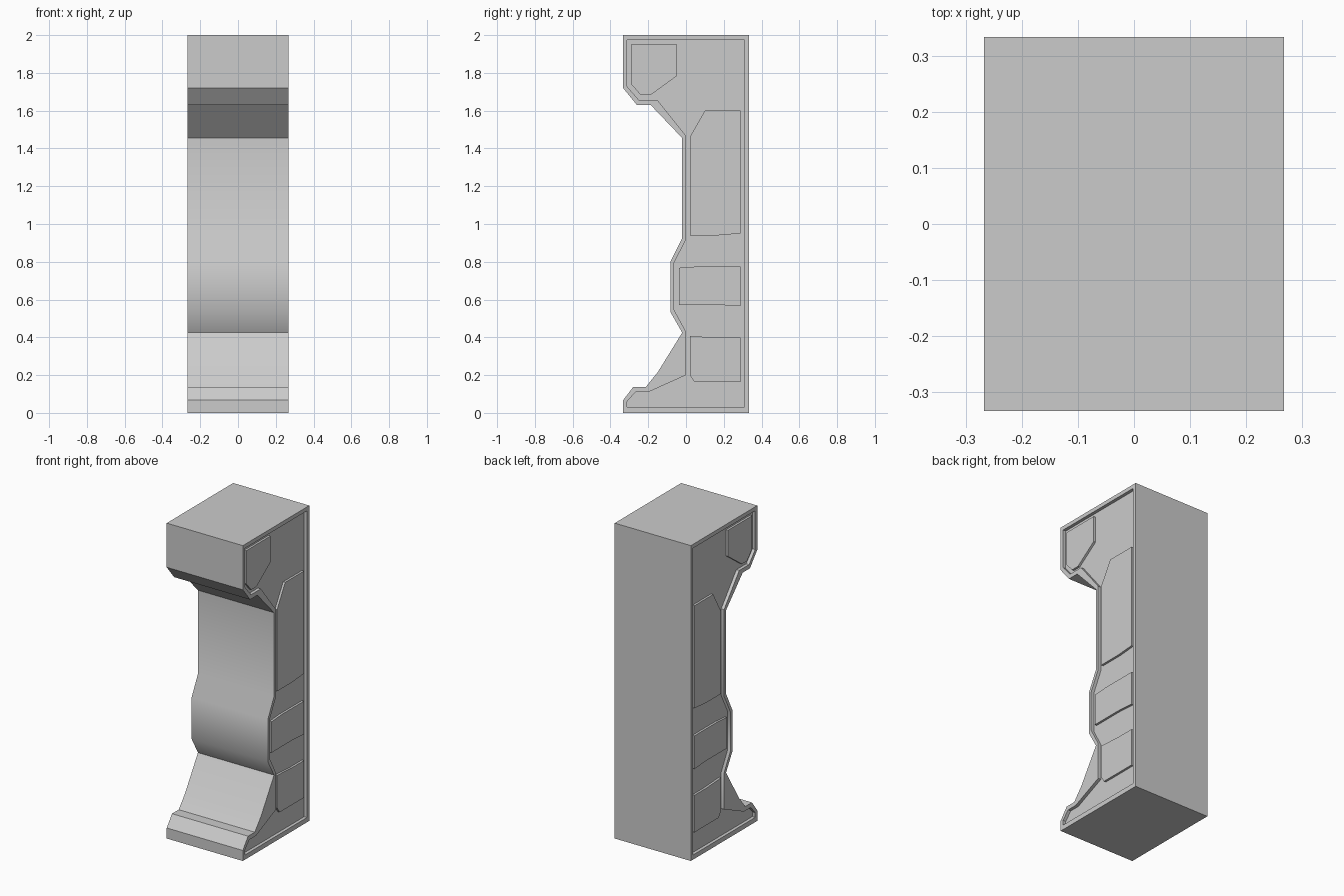
import bpy, bmesh

if "Cube" in bpy.data.objects:
    bpy.data.objects.remove(bpy.data.objects["Cube"])

HALF = 0.267      # half width of the pillar
RECESS = 0.02     # depth of the sunken side faces
RAISE = 0.014     # height of the panels above the sunken face


def loft(name, rings):
    """Join matching (x, profile) rings into a closed solid with end caps."""
    bm = bmesh.new()
    loops = [[bm.verts.new((x, y, z)) for y, z in prof] for x, prof in rings]
    n = len(loops[0])
    for a, b in zip(loops, loops[1:]):
        for i in range(n):
            j = (i + 1) % n
            bm.faces.new((a[i], a[j], b[j], b[i]))
    bm.faces.new(loops[0][::-1])
    bm.faces.new(loops[-1])
    bmesh.ops.recalc_face_normals(bm, faces=bm.faces[:])
    mesh = bpy.data.meshes.new(name)
    bm.to_mesh(mesh)
    bm.free()
    ob = bpy.data.objects.new(name, mesh)
    bpy.context.collection.objects.link(ob)
    return ob


# Pillar silhouette and the matching outline of the sunken side face (y, z)
outer = [(-.333, 0), (.333, 0), (.333, 2), (-.333, 2), (-.333, 1.72),
         (-.26, 1.63), (-.187, 1.63), (-.02, 1.455), (-.02, .925), (-.083, .80),
         (-.083, .535), (-.02, .425), (-.15, .215), (-.213, .137),
         (-.28, .137), (-.333, .067)]
inner = [(-.312, .03), (.31, .03), (.31, 1.975), (-.312, 1.975), (-.312, 1.728),
         (-.25, 1.657), (-.152, 1.657), (0, 1.467), (0, .917), (-.063, .795),
         (-.063, .545), (0, .43), (0, .20), (-.20, .11),
         (-.268, .11), (-.312, .06)]
floor = HALF - RECESS
body = loft("pillar_body", [(-floor, inner), (-HALF, inner), (-HALF, outer),
                            (HALF, outer), (HALF, inner), (floor, inner)])

# Smooth the gentle bends of the front
bpy.context.view_layer.objects.active = body
body.select_set(True)
bpy.ops.object.shade_smooth_by_angle(angle=0.53)

# Raised panels on both sides
panels = {
    "head_panel": [(-.29, 1.95), (-.047, 1.95), (-.047, 1.785),
                   (-.187, 1.683), (-.24, 1.683), (-.29, 1.74)],
    "shaft_panel": [(.02, .94), (.17, .94), (.288, .95), (.288, 1.6), (.10, 1.6), (.02, 1.46)],
    "middle_panel": [(-.037, .768), (.06, .775), (.288, .775),
                     (.288, .565), (.17, .572), (-.037, .572)],
    "foot_panel": [(.02, .407), (.17, .398), (.288, .398), (.288, .163), (.045, .163), (.02, .20)],
}
for name, prof in panels.items():
    for side, s in (("left", -1), ("right", 1)):
        loft(f"{name}_{side}", [(s * (floor - .01), prof), (s * (floor + RAISE), prof)])
